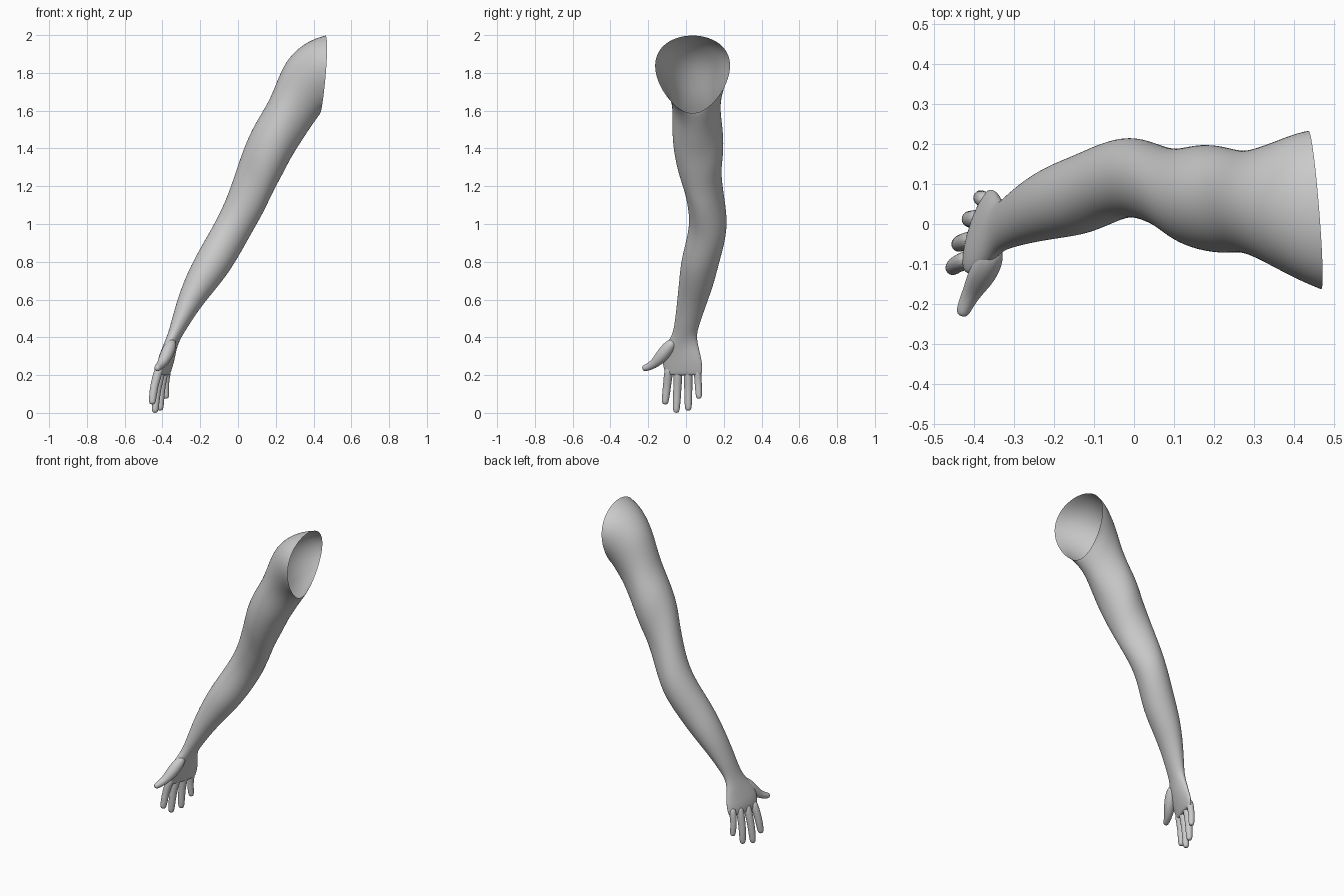
import bpy, bmesh, math
from mathutils import Vector

if "Cube" in bpy.data.objects:
    bpy.data.objects.remove(bpy.data.objects["Cube"])

skin = bpy.data.materials.new("plain_grey")
skin.diffuse_color = (0.6, 0.6, 0.6, 1)
skin.use_nodes = True
skin.node_tree.nodes["Principled BSDF"].inputs["Base Color"].default_value = skin.diffuse_color


def loft(name, rings, cap_start, cap_end, levels=2):
    """Skin a list of point rings into a smooth tube."""
    bm = bmesh.new()
    vr = [[bm.verts.new(p) for p in ring] for ring in rings]
    n = len(vr[0])
    for a, b in zip(vr, vr[1:]):
        for i in range(n):
            j = (i + 1) % n
            bm.faces.new((a[i], a[j], b[j], b[i]))
    if cap_start:
        bm.faces.new(vr[0])
    if cap_end:
        bm.faces.new(vr[-1])
    bmesh.ops.recalc_face_normals(bm, faces=bm.faces)
    # make sure the walls face away from the tube's centre
    bm.faces.ensure_lookup_table()
    mid = sum((v.co for v in vr[0] + vr[1]), Vector()) / (2 * n)
    if sum(f.normal.dot(f.calc_center_median() - mid) for f in bm.faces[:n]) < 0:
        bmesh.ops.reverse_faces(bm, faces=bm.faces)
    me = bpy.data.meshes.new(name)
    bm.to_mesh(me)
    bm.free()
    for p in me.polygons:
        p.use_smooth = True
    me.materials.append(skin)
    ob = bpy.data.objects.new(name, me)
    bpy.context.collection.objects.link(ob)
    sub = ob.modifiers.new("smooth", 'SUBSURF')
    sub.levels = sub.render_levels = levels
    return ob


def section(xo, zo, xi, zi, y0, y1, egg=0.0, skew=0.0, n=24):
    """Oval between an outer and an inner point in xz, spanning y0..y1."""
    pts = []
    for i in range(n):
        a = 2 * math.pi * i / n
        c, s = math.cos(a), math.sin(a)
        dy = (y1 - y0) / 2 * s * (1 + egg * c)
        pts.append(Vector(((xo + xi) / 2 + (xo - xi) / 2 * c + skew * dy,
                           (y0 + y1) / 2 + dy,
                           (zo + zi) / 2 + (zo - zi) / 2 * c)))
    return pts


def digit(name, path, radii, n=12):
    """Finger: round rings along a path."""
    path = [Vector(p) for p in path]
    rings = []
    for i, p in enumerate(path):
        d = (path[min(i + 1, len(path) - 1)] - path[max(i - 1, 0)]).normalized()
        u = d.cross(Vector((0, 1, 0))).normalized()
        v = d.cross(u)
        rings.append([p + radii[i] * (u * math.cos(t) + v * math.sin(t))
                      for t in (2 * math.pi * k / n for k in range(n))])
    return loft(name, rings, True, True)


# arm: open shoulder, upper arm, elbow, forearm, wrist and palm
arm = [
    (.463, 2.0, .435, 1.585, -.16, .23, .25, -.08),
    (.395, 1.98, .43, 1.575, -.14, .222, .25, -.05),
    (.32, 1.935, .405, 1.54, -.108, .205, .2),
    (.25, 1.86, .37, 1.49, -.08, .187, .12),
    (.205, 1.755, .325, 1.42, -.07, .182),
    (.165, 1.65, .28, 1.35, -.075, .195),
    (.10, 1.55, .235, 1.26, -.067, .202),
    (.05, 1.45, .185, 1.17, -.047, .188),
    (.012, 1.35, .145, 1.08, -.012, .19),
    (-.03, 1.22, .10, 1.0, .008, .207),
    (-.075, 1.1, .055, .92, .02, .22),
    (-.137, .98, .01, .84, .003, .207),
    (-.202, .87, -.05, .74, -.027, .177),
    (-.265, .75, -.13, .64, -.037, .15),
    (-.312, .63, -.205, .55, -.047, .113),
    (-.347, .51, -.275, .44, -.06, .072),
    (-.368, .425, -.303, .395, -.072, .055, 0, .1),
    (-.392, .36, -.326, .35, -.112, .065, 0, .2),
    (-.408, .30, -.345, .295, -.128, .08, 0, .3),
    (-.416, .25, -.358, .25, -.122, .088, 0, .3),
    (-.414, .21, -.372, .21, -.112, .086, 0, .3),
    (-.408, .198, -.380, .198, -.10, .075, 0, .3),
]
loft("arm_and_palm", [section(*r) for r in arm], False, True)

# four fingers: knuckle and tip positions, gently bent
fingers = {
    "index_finger": ((-.412, -.088, .25), (-.455, -.112, .045)),
    "middle_finger": ((-.40, -.040, .25), (-.440, -.052, .0)),
    "ring_finger": ((-.385, .012, .25), (-.412, .012, .012)),
    "little_finger": ((-.37, .060, .25), (-.380, .069, .075)),
}
for name, (base, tip) in fingers.items():
    b, t = Vector(base), Vector(tip)
    k = .88 if name == "little_finger" else 1
    path, radii = [], []
    for f, r in ((0, .024), (.3, .024), (.5, .022), (.65, .022), (.85, .02),
                 (.95, .018), (1, .011)):
        path.append(b.lerp(t, f) + Vector((-.008 * math.sin(math.pi * f), 0, 0)))
        radii.append(r * k)
    digit(name, path, radii)

# thumb with its fleshy base
digit("thumb",
      [(-.345, -.06, .385), (-.362, -.095, .345), (-.382, -.13, .298),
       (-.402, -.165, .262), (-.418, -.195, .245), (-.428, -.22, .236),
       (-.432, -.23, .234)],
      [.022, .036, .036, .026, .021, .018, .010])
